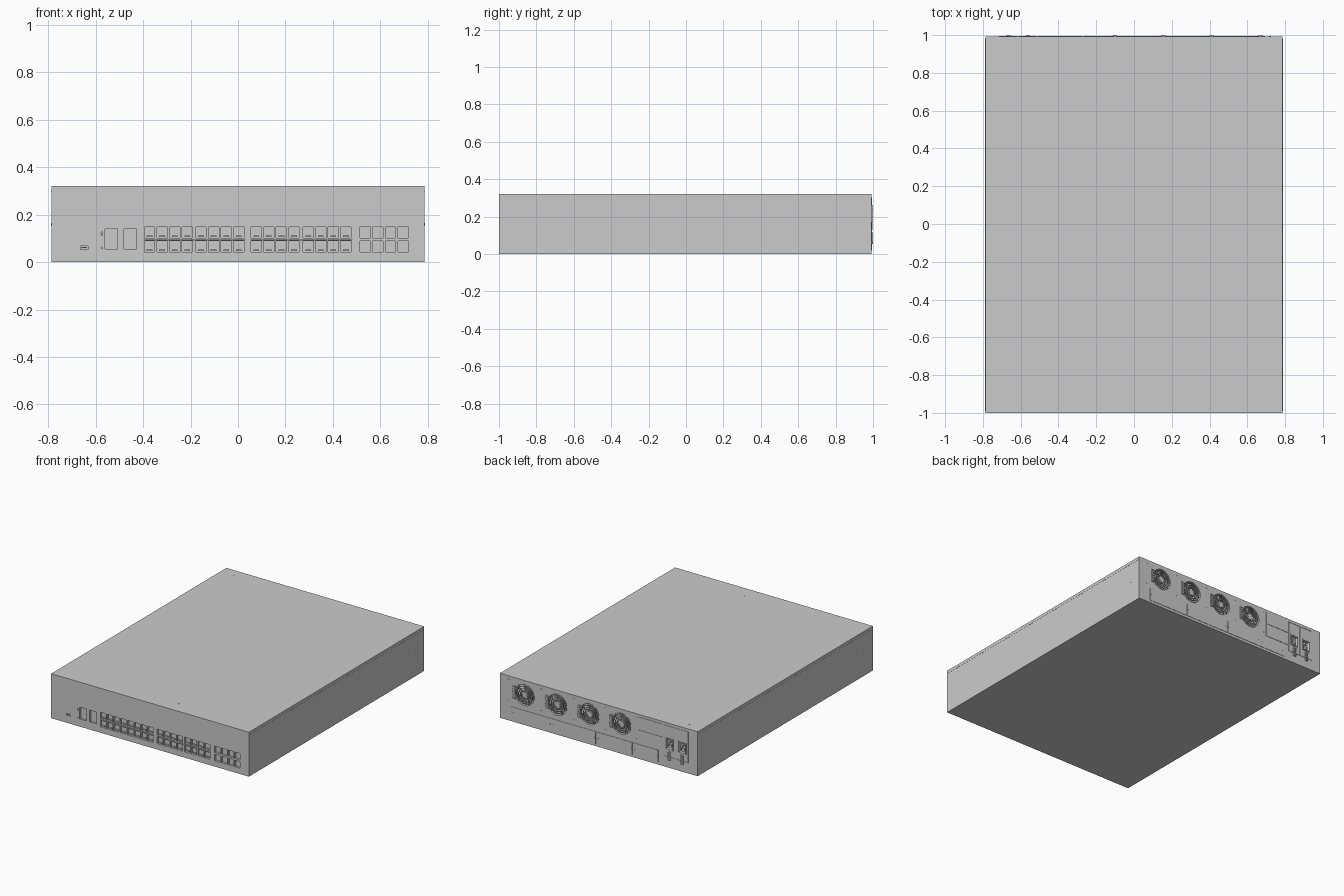
import bpy, bmesh, math
from mathutils import Matrix, Vector

if "Cube" in bpy.data.objects:
    bpy.data.objects.remove(bpy.data.objects["Cube"])

FRONT, BACK, W, H = -1.0, 0.992, 0.787, 0.32


def finish(name, bm, smooth=False):
    bmesh.ops.recalc_face_normals(bm, faces=bm.faces)
    me = bpy.data.meshes.new(name)
    bm.to_mesh(me)
    bm.free()
    ob = bpy.data.objects.new(name, me)
    bpy.context.collection.objects.link(ob)
    if smooth:
        bpy.context.view_layer.objects.active = ob
        ob.select_set(True)
        bpy.ops.object.shade_smooth_by_angle(angle=math.radians(35))
        ob.select_set(False)
    return ob


def box(bm, x0, x1, y0, y1, z0, z1):
    m = Matrix.Translation(((x0 + x1) / 2, (y0 + y1) / 2, (z0 + z1) / 2))
    bmesh.ops.create_cube(bm, size=1, matrix=m @ Matrix.Diagonal((x1 - x0, y1 - y0, z1 - z0, 1)))


def disc(bm, x, y, z, r, depth, axis='Y', seg=32):
    rot = Matrix.Rotation(math.pi / 2, 4, 'X') if axis == 'Y' else (
        Matrix.Rotation(math.pi / 2, 4, 'Y') if axis == 'X' else Matrix())
    bmesh.ops.create_cone(bm, cap_ends=True, segments=seg, radius1=r, radius2=r, depth=depth,
                          matrix=Matrix.Translation((x, y, z)) @ rot)


def ring(bm, x, z, r0, r1, y0, y1, seg=40):
    # flat ring of rectangular section facing +y
    loops = []
    for i in range(seg):
        a = math.tau * i / seg
        loops.append([bm.verts.new((x + r * math.cos(a), y, z + r * math.sin(a)))
                      for r, y in ((r0, y0), (r1, y0), (r1, y1), (r0, y1))])
    for i in range(seg):
        a, b = loops[i], loops[(i + 1) % seg]
        for k in range(4):
            bm.faces.new((a[k], a[(k + 1) % 4], b[(k + 1) % 4], b[k]))


def frame(bm, x0, x1, z0, z1, t, y0, y1):
    box(bm, x0, x1, y0, y1, z0, z0 + t)
    box(bm, x0, x1, y0, y1, z1 - t, z1)
    box(bm, x0, x0 + t, y0, y1, z0 + t, z1 - t)
    box(bm, x1 - t, x1, y0, y1, z0 + t, z1 - t)


# layout of the repeated front and rear parts
groups = (-0.395, -0.178, 0.055, 0.274, 0.515)
rows = ((0.042, 0.088), (0.101, 0.147))
fans = (-0.18, 0.075, 0.33, 0.59)
FZ = 0.215
plates = (0.695, 0.373, 0.02, -0.27, -0.477)
supplies = (-0.563, -0.665)

# chassis with openings cut into it
bm = bmesh.new()
box(bm, -W, W, FRONT, BACK, 0, H)
chassis = finish("chassis", bm)

bm = bmesh.new()
yf = (FRONT - 0.02, FRONT + 0.015)
for gx in groups:
    for i in range(4):
        for z0, z1 in rows:
            box(bm, gx + i * 0.053, gx + i * 0.053 + 0.044, *yf, z0, z1)
for x0 in (-0.56, -0.48):
    box(bm, x0, x0 + 0.053, *yf, 0.055, 0.139)
box(bm, -0.665, -0.632, *yf, 0.054, 0.068)
for x0, x1 in ((-0.395, 0.03), (0.055, 0.48)):
    box(bm, x0, x1, *yf, 0.093, 0.096)
for z in (0.06, 0.115, 0.125):
    disc(bm, -0.574, FRONT, z, 0.003, 0.02, seg=12)
for x in fans:
    disc(bm, x, BACK, FZ, 0.075, 0.05, seg=40)
for x in supplies:
    box(bm, x - 0.026, x + 0.026, BACK - 0.02, BACK + 0.02, 0.135, 0.205)
cutter = finish("opening_cutter", bm)
cutter.hide_render = True
cutter.hide_set(True)
mod = chassis.modifiers.new("openings", 'BOOLEAN')
mod.object = cutter
mod.operation = 'DIFFERENCE'
mod.solver = 'EXACT'

# port inner tongues
bm = bmesh.new()
for gx in groups[:4]:
    for i in range(4):
        cx = gx + i * 0.053 + 0.022
        for z0, z1 in rows:
            box(bm, cx - 0.012, cx + 0.012, FRONT + 0.008, FRONT + 0.016, z0 + 0.004, z0 + 0.010)
box(bm, -0.66, -0.637, FRONT + 0.004, FRONT + 0.016, 0.059, 0.063)
finish("port_tongues", bm)

# fan units: rotor, wire guard and handle
for n, x in enumerate(fans):
    bm = bmesh.new()
    disc(bm, x, BACK - 0.012, FZ, 0.026, 0.024)
    for k in range(7):
        m = (Matrix.Translation((x, BACK - 0.016, FZ)) @ Matrix.Rotation(math.tau * k / 7, 4, 'Y')
             @ Matrix.Translation((0.047, 0, 0)) @ Matrix.Rotation(math.radians(20), 4, 'X')
             @ Matrix.Diagonal((0.046, 0.003, 0.03, 1)))
        bmesh.ops.create_cube(bm, size=1, matrix=m)
    finish(f"fan_rotor_{n + 1}", bm, True)

    bm = bmesh.new()
    for r in (0.02, 0.034, 0.048, 0.062, 0.076):
        ring(bm, x, FZ, r - 0.002, r + 0.002, BACK - 0.003, BACK + 0.002)
    for k in range(4):
        m = (Matrix.Translation((x, BACK - 0.001, FZ)) @ Matrix.Rotation(math.pi / 4 + k * math.pi / 2, 4, 'Y')
             @ Matrix.Translation((0.049, 0, 0)) @ Matrix.Diagonal((0.056, 0.003, 0.004, 1)))
        bmesh.ops.create_cube(bm, size=1, matrix=m)
    finish(f"fan_guard_{n + 1}", bm, True)


def handle(name, x, z0, z1, w):
    # ribbed finger grip
    bm = bmesh.new()
    box(bm, x - w / 2, x + w / 2, BACK - 0.002, 0.997, z0, z1)
    steps = 7
    for k in range(steps):
        z = z0 + (k + 0.5) * (z1 - z0) / steps
        box(bm, x - w / 2, x + w / 2, 0.996, 1.0, z - 0.003, z + 0.003)
    finish(name, bm)


for n, x in enumerate(fans):
    handle(f"fan_handle_{n + 1}", x + 0.08, 0.168, 0.262, 0.022)
for n, x in enumerate(supplies):
    handle(f"supply_handle_{n + 1}", x, 0.053, 0.117, 0.02)

# rear cover plates, each with two screws
YP = BACK + 0.0025
bm = bmesh.new()
for a, b in zip(plates, plates[1:]):
    box(bm, b + 0.002, a - 0.002, BACK - 0.002, YP, 0.018, 0.105)
    for x in (a - 0.014, b + 0.014):
        disc(bm, x, YP, 0.062, 0.005, 0.003, seg=12)
for z0, z1 in ((0.118, 0.208), (0.212, 0.302)):
    box(bm, -0.508, -0.318, BACK - 0.002, YP, z0, z1)
finish("rear_plates", bm)

# power supplies: rim, socket surround and socket pins
bm = bmesh.new()
for x in supplies:
    frame(bm, x - 0.049, x + 0.049, 0.075, 0.3, 0.003, BACK - 0.002, YP)
    frame(bm, x - 0.032, x + 0.032, 0.129, 0.211, 0.006, BACK - 0.002, BACK + 0.004)
    for dx, dz in ((-0.012, -0.01), (0.012, -0.01), (0, 0.012)):
        box(bm, x + dx - 0.002, x + dx + 0.002, BACK - 0.022, BACK - 0.004,
            0.165 + dz, 0.175 + dz)
finish("power_supplies", bm)

# screws on the cover, rear and sides, and the cover seam on both sides
bm = bmesh.new()
for x in (-0.68, 0.16, 0.68):
    for y in (-0.9, 0.93):
        disc(bm, x, y, H, 0.005, 0.002, 'Z', 12)
for x in (-0.3, -0.05, 0.2, 0.46, 0.72):
    for z in (0.14, 0.295):
        disc(bm, x, BACK, z, 0.004, 0.004, seg=12)
for s in (-1, 1):
    box(bm, s * W - 0.001, s * W + 0.001, FRONT + 0.01, BACK - 0.01, 0.297, 0.299)
    for y in (-0.9, 0.0, 0.9):
        disc(bm, s * W, y, 0.16, 0.005, 0.002, 'X', 12)
finish("screws_and_seams", bm)
